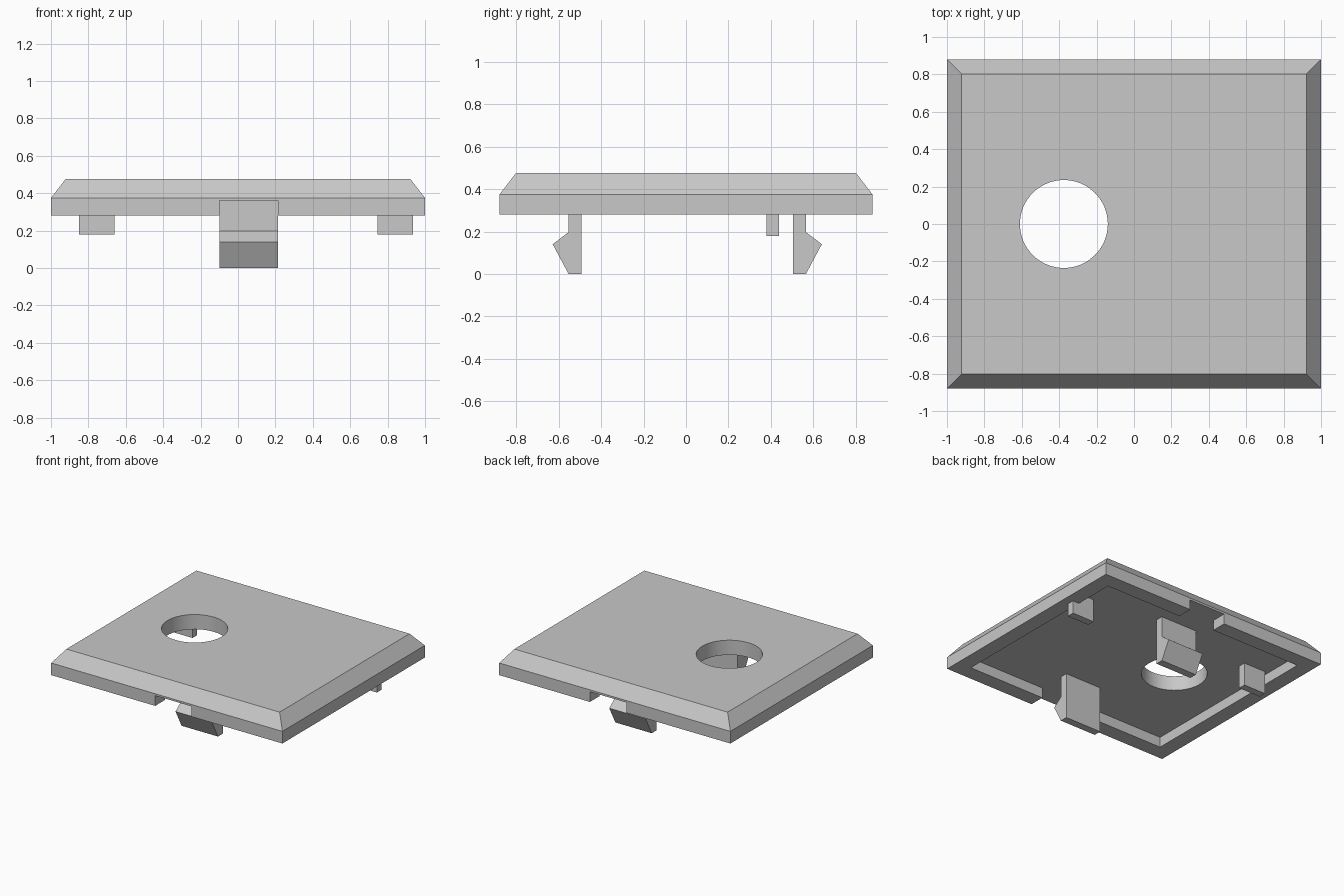
import bpy
import bmesh

if "Cube" in bpy.data.objects:
    bpy.data.objects.remove(bpy.data.objects["Cube"], do_unlink=True)

grey = bpy.data.materials.new("light grey plastic")
grey.use_nodes = True
GREY = (0.58, 0.58, 0.58, 1)
grey.diffuse_color = GREY
grey.node_tree.nodes["Principled BSDF"].inputs["Base Color"].default_value = GREY

CEILING = 0.36           # underside of the thin panel
CLIP_X = (-0.10, 0.215)  # clips and rim notches share this span


def add_object(name, bm):
    bmesh.ops.recalc_face_normals(bm, faces=bm.faces)
    mesh = bpy.data.meshes.new(name)
    bm.to_mesh(mesh)
    bm.free()
    mesh.materials.append(grey)
    obj = bpy.data.objects.new(name, mesh)
    bpy.context.collection.objects.link(obj)
    return obj


def loft(name, rings):
    """Closed solid through rings with equal point counts."""
    bm = bmesh.new()
    loops = [[bm.verts.new(p) for p in ring] for ring in rings]
    n = len(loops[0])
    for a, b in zip(loops, loops[1:]):
        for i in range(n):
            j = (i + 1) % n
            bm.faces.new((a[i], a[j], b[j], b[i]))
    bm.faces.new(loops[0])
    bm.faces.new(loops[-1])
    return add_object(name, bm)


def rect(x0, x1, y0, y1, z):
    return [(x0, y0, z), (x1, y0, z), (x1, y1, z), (x0, y1, z)]


def box(name, x0, x1, y0, y1, z0, z1):
    return loft(name, [rect(x0, x1, y0, y1, z) for z in (z0, z1)])


def cut(target, cutter):
    mod = target.modifiers.new("cut", "BOOLEAN")
    mod.operation = "DIFFERENCE"
    mod.solver = "EXACT"
    mod.object = cutter
    bpy.context.view_layer.objects.active = target
    bpy.ops.object.modifier_apply(modifier=mod.name)
    bpy.data.objects.remove(cutter, do_unlink=True)


# Cover plate with chamfered top edge
plate = loft("cover_plate", [rect(-x, x, -y, y, z) for x, y, z in
                             ((1, 0.88, 0.28), (1, 0.88, 0.375), (0.922, 0.803, 0.475))])

# Recessed underside, notches through the front and back rim
cut(plate, box("recess_cutter", -0.88, 0.88, -0.76, 0.76, 0.1, CEILING))
cut(plate, box("notch_cutter", *CLIP_X, -1, 1, 0.1, CEILING))

# Round opening
bm = bmesh.new()
bmesh.ops.create_cone(bm, cap_ends=True, segments=64, radius1=0.235, radius2=0.235, depth=1)
bmesh.ops.translate(bm, verts=bm.verts, vec=(-0.375, 0, 0.4))
cut(plate, add_object("hole_cutter", bm))

bpy.ops.object.select_all(action="DESELECT")
plate.select_set(True)
bpy.context.view_layer.objects.active = plate
bpy.ops.object.shade_smooth_by_angle(angle=0.5)

# Barbed snap clips, mirrored front to back
profile = [(0.50, 0), (0.56, 0), (0.635, 0.14), (0.56, 0.197), (0.56, 0.38), (0.50, 0.38)]
for name, side in (("front_clip", -1), ("back_clip", 1)):
    loft(name, [[(x, side * y + 0.006, z) for y, z in profile] for x in CLIP_X])

# Small locating tabs near the back
for name, x in (("right_tab", -0.85), ("left_tab", 0.745)):
    box(name, x, x + 0.19, 0.38, 0.438, 0.18, 0.37)
